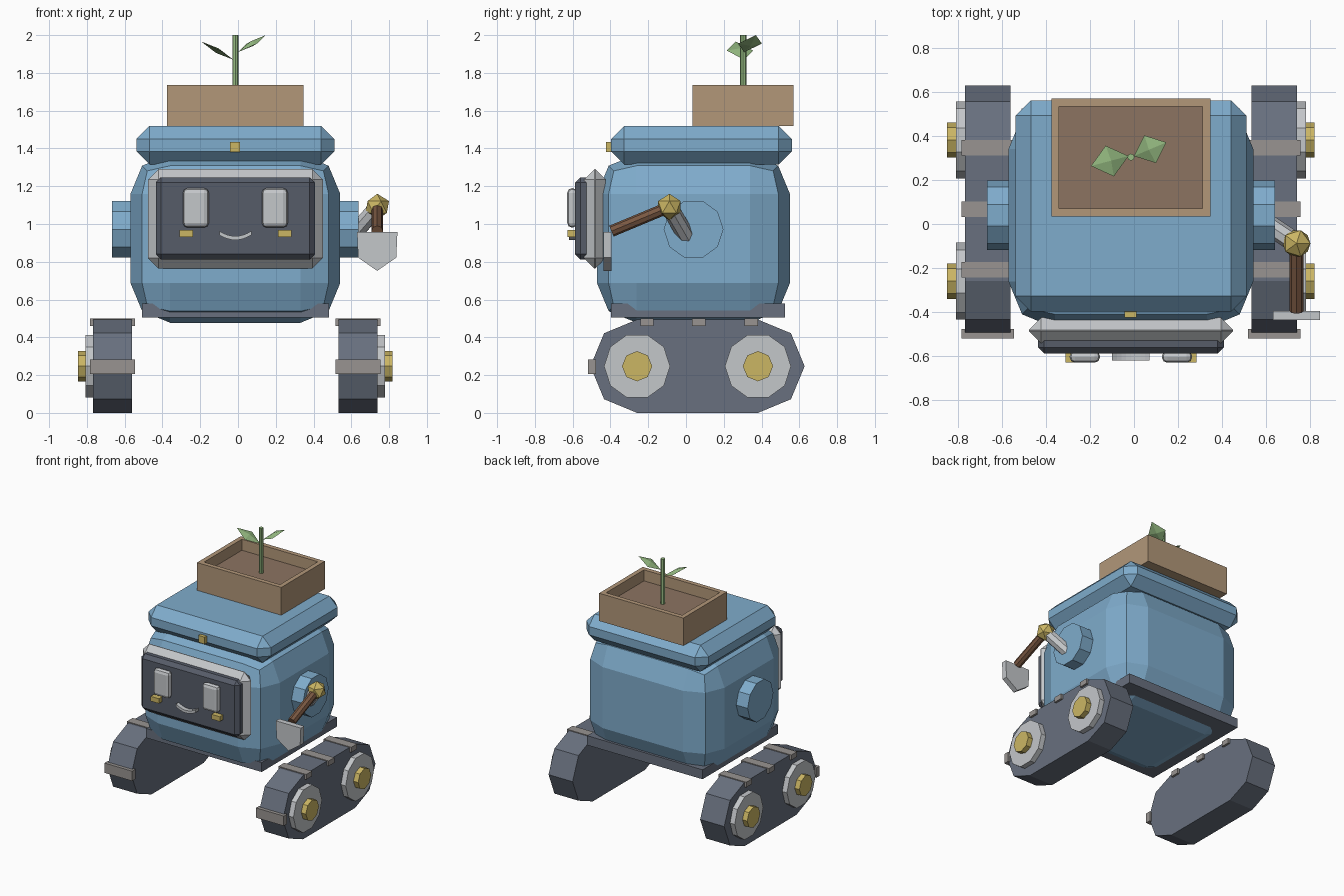
import bpy, bmesh, math
from mathutils import Vector

if "Cube" in bpy.data.objects:
    bpy.data.objects.remove(bpy.data.objects["Cube"])

CX = -0.014  # centre line of the robot (the shovel shifts the bounds)


def material(name, *rgb):
    m = bpy.data.materials.new(name)
    lin = [((c / 255 + 0.055) / 1.055) ** 2.4 for c in rgb]
    m.diffuse_color = (*lin, 1)
    m.use_nodes = True
    m.node_tree.nodes["Principled BSDF"].inputs["Base Color"].default_value = m.diffuse_color
    return m


BLUE = material("body blue", 127, 172, 204)
SLATE = material("slate", 104, 112, 126)
SCREEN = material("screen dark", 86, 92, 105)
SILVER = material("silver", 196, 199, 202)
GOLD = material("gold", 203, 182, 100)
WOOD = material("planter tan", 178, 151, 121)
SOIL = material("soil brown", 140, 116, 97)
HANDLE = material("handle brown", 122, 88, 66)
LEAF = material("leaf green", 152, 190, 132)
PAD = material("pad grey", 152, 148, 145)


def finish(name, bm, *mats):
    bmesh.ops.recalc_face_normals(bm, faces=bm.faces)
    me = bpy.data.meshes.new(name)
    bm.to_mesh(me)
    bm.free()
    for m in mats:
        me.materials.append(m)
    ob = bpy.data.objects.new(name, me)
    bpy.context.collection.objects.link(ob)
    return ob


def box_bm(x, y, z):
    bm = bmesh.new()
    bmesh.ops.create_cube(bm, size=1)
    for v in bm.verts:
        v.co = [(a + b) / 2 + c * (b - a) for c, (a, b) in zip(v.co, (x, y, z))]
    return bm


def box(name, x, y, z, mat, bevel=0, segments=1):
    bm = box_bm(x, y, z)
    if bevel:
        bmesh.ops.bevel(bm, geom=bm.edges[:], offset=bevel, segments=segments,
                        profile=0.5, affect='EDGES')
    return finish(name, bm, mat)


def rod(name, a, b, r, sides, mat):
    a, b = Vector(a), Vector(b)
    bm = bmesh.new()
    bmesh.ops.create_cone(bm, cap_ends=True, segments=sides, radius1=r, radius2=r,
                          depth=(b - a).length)
    d = (b - a).normalized()
    if abs(d.x) > 0.99:  # sideways axle keeps a corner pointing along y
        for v in bm.verts:
            v.co = (v.co.z, v.co.y, -v.co.x)
    else:
        bmesh.ops.rotate(bm, verts=bm.verts, matrix=d.to_track_quat('Z', 'Y').to_matrix())
    bmesh.ops.translate(bm, verts=bm.verts, vec=(a + b) / 2)
    return finish(name, bm, mat)


def prism(name, pts, lo, hi, place, mat):
    bm = bmesh.new()
    rings = [[bm.verts.new(place(u, v, d)) for u, v in pts] for d in (lo, hi)]
    n = len(pts)
    for ring in rings:
        bm.faces.new(ring)
    for i in range(n):
        j = (i + 1) % n
        bm.faces.new((rings[0][i], rings[0][j], rings[1][j], rings[1][i]))
    return finish(name, bm, mat)


def along_x(u, v, d):
    return (d, u, v)


def along_y(u, v, d):
    return (u, d, v)


def span(c, h):
    return (c - h, c + h)


# Body, lid and base plate
box("body", span(CX, 0.555), (-0.471, 0.55), (0.477, 1.37), BLUE, 0.21, 2)
box("lid", span(CX, 0.524), (-0.397, 0.561), (1.315, 1.52), BLUE, 0.07)
box("base_plate", span(CX, 0.495), (-0.397, 0.524), (0.505, 0.578), SLATE)
box("lid_latch", span(CX - 0.002, 0.027), (-0.423, -0.38), (1.38, 1.434), GOLD)

# Face: frame, screen, eyes, cheeks, smile
box("screen_frame", span(CX, 0.463), (-0.54, -0.425), (0.764, 1.29), SILVER, 0.055)
box("screen", span(CX, 0.421), (-0.587, -0.50), (0.812, 1.247), SCREEN, 0.028)
for s, side in ((-1, "left"), (1, "right")):
    box(side + "_eye", span(CX + s * 0.209, 0.069), (-0.629, -0.575), (0.981, 1.19),
        SILVER, 0.025, 2)
    box(side + "_cheek", span(CX + s * 0.261, 0.036), (-0.627, -0.585), (0.931, 0.968), GOLD)
ts = [i / 4 - 1 for i in range(9)]
smile = [(CX + 0.085 * t, 0.915 + 0.027 * t * t) for t in ts]
smile += [(CX + 0.085 * t, 0.936 + 0.027 * t * t) for t in reversed(ts)]
prism("smile", smile, -0.62, -0.585, along_y, SILVER)

# Tracks with wheels, hubs and tread pads
ZC, R, FRONT, REAR = 0.247, 0.247, -0.259, 0.381
outline = []
for c, start in ((REAR, -90), (FRONT, 90)):
    for k in range(5):
        a = math.radians(start + 45 * k)
        outline.append((c + R * math.cos(a), ZC + R * math.sin(a)))
for s, side in ((-1, "left"), (1, "right")):
    xc = CX + s * 0.65
    prism(side + "_track", outline, xc - 0.103, xc + 0.103, along_x, SLATE)
    for yc, end in ((FRONT, "front"), (REAR, "rear")):
        rod(f"{side}_{end}_wheel", (xc, yc, ZC), (CX + s * 0.793, yc, ZC), 0.175, 10, SILVER)
        rod(f"{side}_{end}_hub", (xc, yc, ZC), (CX + s * 0.833, yc, ZC), 0.08, 8, GOLD)
    for i, yc in enumerate((-0.207, 0.067, 0.345)):
        box(f"{side}_top_pad_{i + 1}", span(xc, 0.119), span(yc, 0.035), (0.46, 0.5), PAD)
    box(side + "_front_pad", span(xc, 0.119), (-0.518, -0.477), (0.207, 0.283), PAD)
    # Shoulder drum
    rod(side + "_shoulder", (CX + s * 0.45, 0.04, 0.972), (CX + s * 0.653, 0.04, 0.972),
        0.158, 10, BLUE)

# Right arm holding a shovel
elbow = (0.737, -0.088, 1.09)
rod("upper_arm", (0.59, 0.01, 0.92), elbow, 0.046, 8, SILVER)
bm = bmesh.new()
bmesh.ops.create_icosphere(bm, subdivisions=1, radius=0.07)
bmesh.ops.translate(bm, verts=bm.verts, vec=elbow)
finish("elbow_ball", bm, GOLD)
rod("shovel_handle", elbow, (0.737, -0.395, 0.962), 0.031, 8, HANDLE)
blade = [(0.63, 0.957), (0.844, 0.957), (0.838, 0.822), (0.737, 0.752), (0.636, 0.822)]
prism("shovel_blade", blade, -0.436, -0.395, along_y, SILVER)

# Planter box: rim inset, then sunk to a soil floor
bm = box_bm(span(CX, 0.361), (0.034, 0.568), (1.52, 1.735))
top = max(bm.faces, key=lambda f: f.calc_center_median().z)
bmesh.ops.inset_individual(bm, faces=[top], thickness=0.05)
bmesh.ops.inset_individual(bm, faces=[top], thickness=0.001, depth=-0.085)
top.material_index = 1
finish("planter", bm, WOOD, SOIL)

# Seedling: stem and two flattened diamond leaves
rod("stem", (CX, 0.303, 1.6), (CX, 0.303, 2.0), 0.016, 8, LEAF)


def leaf(name, base, tip, half_width):
    base, tip = Vector(base), Vector(tip)
    mid, axis = (base + tip) / 2, tip - base
    w = axis.cross(Vector((0, 0, 1))).normalized() * half_width
    n = w.cross(axis).normalized() * 0.014
    bm = bmesh.new()
    ring = [bm.verts.new(p) for p in (base, mid + w, tip, mid - w)]
    for p in (mid + n, mid - n):
        apex = bm.verts.new(p)
        for i in range(4):
            bm.faces.new((ring[i], ring[(i + 1) % 4], apex))
    finish(name, bm, LEAF)


leaf("left_leaf", (-0.025, 0.308, 1.87), (-0.195, 0.263, 1.966), 0.072)
leaf("right_leaf", (0.0, 0.308, 1.91), (0.147, 0.37, 2.0), 0.068)
